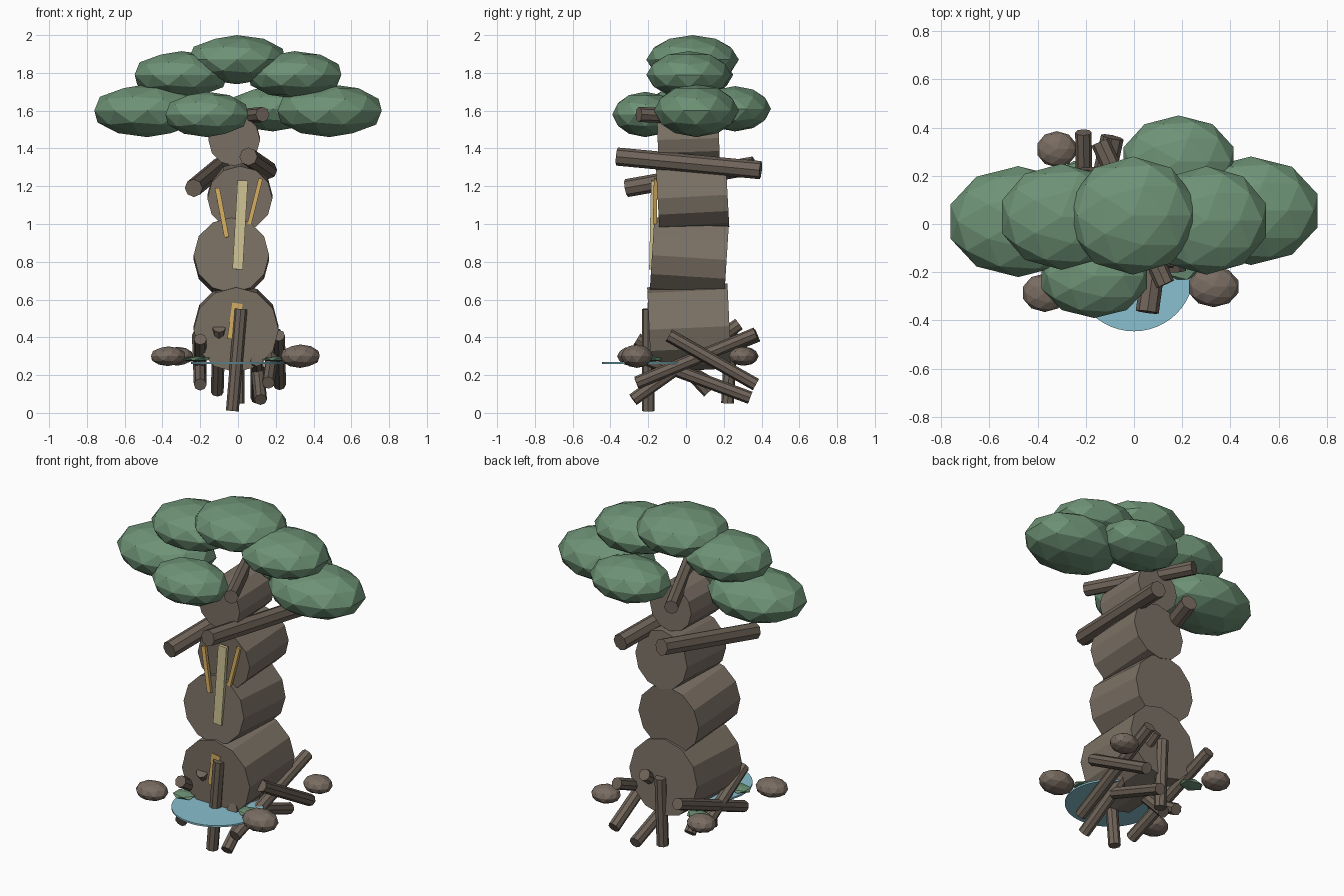
import bpy
from mathutils import Vector

cube = bpy.data.objects.get("Cube")
if cube:
    bpy.data.objects.remove(cube, do_unlink=True)


def material(name, r, g, b):
    m = bpy.data.materials.new(name)
    m.use_nodes = True
    m.diffuse_color = (r, g, b, 1)
    m.node_tree.nodes["Principled BSDF"].inputs["Base Color"].default_value = (r, g, b, 1)
    return m


BARK = material("trunk bark", .20, .165, .13)
BRANCH = material("branch wood", .16, .127, .10)
STONE = material("stone brown", .19, .15, .12)
LEAF = material("leaf green", .155, .29, .18)
WATER = material("pond blue", .25, .53, .62)
CREAM = material("pale cream", .62, .54, .29)
GOLD = material("warm gold", .66, .42, .12)


def finish(name, mat):
    ob = bpy.context.object
    ob.name = name
    ob.data.materials.append(mat)
    return ob


def log(name, a, b, radius, mat, sides=8):
    """Straight faceted cylinder between two points."""
    a, b = Vector(a), Vector(b)
    bpy.ops.mesh.primitive_cylinder_add(vertices=sides, radius=radius,
                                        depth=(b - a).length, location=(a + b) / 2)
    ob = finish(name, mat)
    ob.rotation_euler = (b - a).to_track_quat('Z', 'Y').to_euler()
    return ob


def blob(name, loc, size, mat, detail=2):
    """Faceted ellipsoid."""
    bpy.ops.mesh.primitive_ico_sphere_add(subdivisions=detail, radius=1, location=loc)
    ob = finish(name, mat)
    ob.scale = size
    return ob


def strip(name, a, b, width, mat):
    """Thin upright plate running from a down to b."""
    a, b = Vector(a), Vector(b)
    bpy.ops.mesh.primitive_cube_add(size=1, location=(a + b) / 2)
    ob = finish(name, mat)
    ob.scale = (width, .02, (a - b).length)
    ob.rotation_euler = Vector((0, 0, 1)).rotation_difference(a - b).to_euler()
    return ob


# Stacked trunk sections, lying front to back
for i, (a, b, r) in enumerate([
        ((-.01, -.195, .44), (-.01, .23, .46), .225),
        ((-.035, -.18, .835), (-.035, .215, .81), .2),
        ((.01, -.15, 1.135), (.01, .22, 1.155), .172),
        ((-.02, -.15, 1.445), (-.02, .175, 1.455), .137)]):
    log(f"trunk_section_{i + 1}", a, b, r, BARK, 12)

# Branches through the upper trunk
for i, (a, b, r) in enumerate([
        ((.055, -.365, 1.357), (.16, .395, 1.285), .048),
        ((-.235, -.315, 1.19), (-.09, .36, 1.31), .048),
        ((.13, -.25, 1.58), (-.14, .34, 1.555), .04)]):
    log(f"branch_{i + 1}", a, b, r, BRANCH)

# Crossed roots around the base
for i, (a, b) in enumerate([
        ((.015, -.2, .55), (-.03, -.2, .01)),
        ((-.2, -.26, .39), (-.2, .12, .16)),
        ((-.1, -.2, .45), (-.11, .12, .11)),
        ((.16, -.26, .16), (.2, .37, .42)),
        ((.215, -.09, .41), (.22, .37, .15)),
        ((.12, -.28, .07), (.08, .28, .47)),
        ((0, .22, .05), (0, .24, .46)),
        ((.1, -.2, .28), (.1, .34, .08)),
        ((-.21, .38, .41), (-.2, -.26, .15))]):
    log(f"root_{i + 1}", a, b, .034, BRANCH)

# Canopy clumps
for i, (loc, size) in enumerate([
        ((-.48, .01, 1.6), (.295, .23, .14)),
        ((-.165, -.215, 1.58), (.23, .175, .12)),
        ((.485, .055, 1.6), (.29, .225, .14)),
        ((.185, .26, 1.61), (.24, .19, .12)),
        ((-.3, .03, 1.79), (.26, .22, .125)),
        ((.3, .015, 1.79), (.26, .225, .125)),
        ((-.005, .035, 1.87), (.27, .245, .13))]):
    blob(f"canopy_clump_{i + 1}", loc, size, LEAF)

# Stones around the base
for i, (loc, size) in enumerate([
        ((-.37, -.285, .3), (.095, .08, .052)),
        ((.33, -.26, .3), (.108, .085, .062)),
        ((-.32, .31, .3), (.085, .075, .05)),
        ((.32, .3, .3), (.085, .075, .05))]):
    blob(f"stone_{i + 1}", loc, size, STONE)

# Flat leaves beside the stones
for i, (x, y) in enumerate([(-.215, -.2), (.2, -.18), (-.23, .21)]):
    blob(f"flat_leaf_{i + 1}", (x, y, .285), (.075, .06, .015), LEAF, 1)

# Pond
log("pond", (0, -.195, .26), (0, -.195, .27), .25, WATER, 48)

# Strips on the front of the trunk
strip("pale_strip", (.025, -.175, 1.23), (-.002, -.185, .76), .055, CREAM)
strip("gold_strip_right", (-.11, -.165, 1.19), (-.06, -.18, .93), .025, GOLD)
strip("gold_strip_left", (.12, -.16, 1.24), (.06, -.165, 1.0), .022, GOLD)
strip("gold_strip_low", (-.003, -.195, .58), (-.03, -.195, .39), .055, GOLD)
